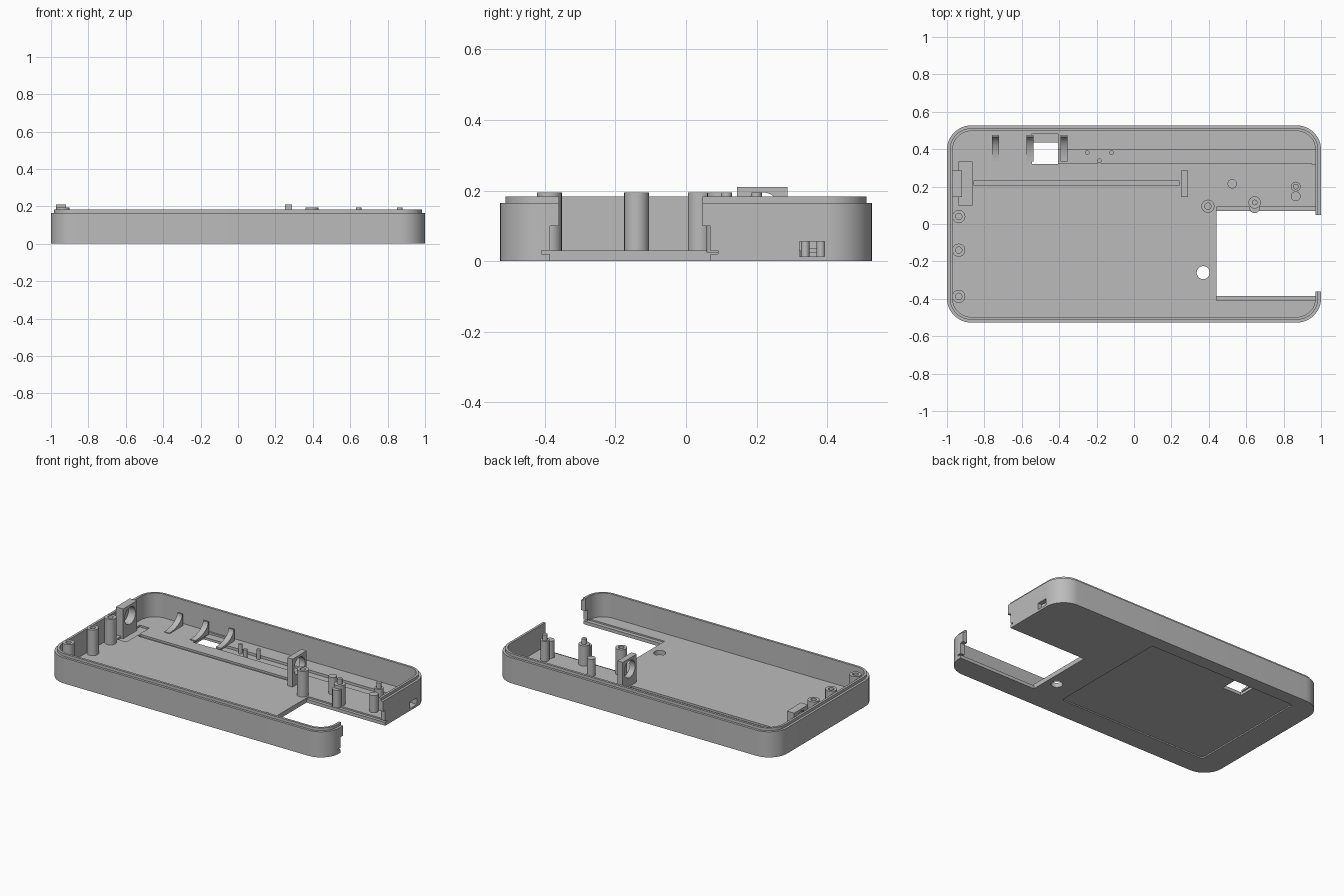
import bpy, bmesh, math
from mathutils import Matrix, Vector

if "Cube" in bpy.data.objects:
    bpy.data.objects.remove(bpy.data.objects["Cube"], do_unlink=True)

grey = bpy.data.materials.new("matte_grey")
grey.use_nodes = True
grey.diffuse_color = (0.5, 0.5, 0.5, 1)
grey.node_tree.nodes["Principled BSDF"].inputs["Base Color"].default_value = (0.5, 0.5, 0.5, 1)

FLOOR = 0.03
WALL_TOP, LIP_TOP, POST_TOP = 0.165, 0.183, 0.195


def finish(bm, name):
    bmesh.ops.remove_doubles(bm, verts=bm.verts, dist=1e-5)
    bmesh.ops.recalc_face_normals(bm, faces=bm.faces)
    me = bpy.data.meshes.new(name)
    bm.to_mesh(me)
    bm.free()
    me.materials.append(grey)
    ob = bpy.data.objects.new(name, me)
    bpy.context.collection.objects.link(ob)
    return ob


def prism(name, points, direction):
    """Extrude a closed outline along a direction."""
    bm = bmesh.new()
    face = bm.faces.new([bm.verts.new(p) for p in points])
    new = bmesh.ops.extrude_face_region(bm, geom=[face])["geom"]
    bmesh.ops.translate(bm, vec=Vector(direction),
                        verts=[v for v in new if isinstance(v, bmesh.types.BMVert)])
    return finish(bm, name)


def box(name, x0, x1, y0, y1, z0, z1):
    return prism(name, [(x0, y0, z0), (x1, y0, z0), (x1, y1, z0), (x0, y1, z0)],
                 (0, 0, z1 - z0))


def rounded(name, x0, x1, y0, y1, r, z0, z1, steps=12):
    pts = []
    corners = [(x1 - r, y1 - r), (x0 + r, y1 - r), (x0 + r, y0 + r), (x1 - r, y0 + r)]
    for q, (cx, cy) in enumerate(corners):
        for i in range(steps + 1):
            a = (q + i / steps) * math.pi / 2
            pts.append((cx + r * math.cos(a), cy + r * math.sin(a), z0))
    return prism(name, pts, (0, 0, z1 - z0))


def case_block(name, inset, z0, z1):
    return rounded(name, -1 + inset, 1 - inset, -0.527 + inset, 0.527 - inset,
                   0.13 - inset, z0, z1)


def lathe(name, x, y, profile, steps=24):
    """Spin a radius/height profile about a vertical axis."""
    bm = bmesh.new()
    verts = [bm.verts.new((r, 0, z)) for r, z in profile]
    edges = [bm.edges.new(pair) for pair in zip(verts, verts[1:])]
    bmesh.ops.spin(bm, geom=verts + edges, cent=(0, 0, 0), axis=(0, 0, 1),
                   angle=2 * math.pi, steps=steps)
    bmesh.ops.translate(bm, verts=bm.verts, vec=(x, y, 0))
    return finish(bm, name)


def combine(target, other, operation="DIFFERENCE"):
    other.hide_render = True
    mod = target.modifiers.new("bool", "BOOLEAN")
    mod.operation, mod.solver, mod.object = operation, "EXACT", other
    bpy.context.view_layer.update()
    graph = bpy.context.evaluated_depsgraph_get()
    result = bpy.data.meshes.new_from_object(target.evaluated_get(graph))
    target.modifiers.clear()
    target.data = result
    bpy.data.objects.remove(other, do_unlink=True)


def smooth(ob):
    bpy.ops.object.select_all(action="DESELECT")
    ob.select_set(True)
    bpy.context.view_layer.objects.active = ob
    bpy.ops.object.shade_smooth_by_angle(angle=math.radians(30))


# Tray with a stepped rim
tray = case_block("tray", 0, 0, WALL_TOP)
combine(tray, case_block("rim", 0.015, 0.1, LIP_TOP), "UNION")
combine(tray, case_block("cavity", 0.03, FLOOR, 0.3))

# Underside label recess
combine(tray, rounded("label_recess", -0.84, 0.23, -0.38, 0.44, 0.02, -0.05, 0.008, 4))

# Hatch opening through floor and side wall, with sunken ledges
combine(tray, box("hatch_floor", 0.44, 1.1, -0.385, 0.07, -0.1, 0.1))
combine(tray, box("hatch_wall", 0.9, 1.1, -0.36, 0.047, 0.01, 0.3))
for y0, y1 in [(-0.41, -0.37), (0.05, 0.09)]:
    combine(tray, box("hatch_ledge", 0.44, 1.1, y0, y1, 0.021, FLOOR + 0.001))

# Floor grooves, cable channel, side port, window and round hole
combine(tray, box("rod_groove", -0.855, 0.24, 0.205, 0.232, 0.018, 0.05))
combine(tray, box("plate_recess", -0.935, -0.865, 0.1, 0.335, 0.018, 0.05))
combine(tray, box("cable_channel", -0.42, 0.975, 0.325, 0.395, 0.014, 0.05))
combine(tray, box("side_port", 0.95, 1.1, 0.322, 0.393, 0.014, 0.056))
combine(tray, box("window", -0.545, -0.407, 0.32, 0.435, -0.1, 0.1))
combine(tray, box("window_step", -0.545, -0.407, 0.4, 0.485, 0.018, 0.1))
combine(tray, lathe("round_hole", 0.37, -0.26,
                    [(0, -0.1), (0.035, -0.1), (0.035, 0.1), (0, 0.1)]))
smooth(tray)

# Screw posts with blind holes
for i, (x, y) in enumerate([(-0.937, 0.04), (-0.937, -0.14), (-0.937, -0.387), (0.395, 0.095)]):
    smooth(lathe(f"screw_post_{i + 1}", x, y,
                 [(0, 0.025), (0.035, 0.025), (0.035, POST_TOP), (0.017, POST_TOP),
                  (0.017, 0.08), (0, 0.08)]))

# Locating posts with a narrow pin on top, each beside a plain support
for side, x, y, r, y2, r2 in [("inner", 0.645, 0.115, 0.033, 0.085, 0.027),
                              ("outer", 0.865, 0.2, 0.026, 0.148, 0.026)]:
    smooth(lathe(f"{side}_pin_post", x, y,
                 [(0, 0.025), (r, 0.025), (r, 0.16), (0.015, 0.16),
                  (0.015, POST_TOP), (0, POST_TOP)]))
    smooth(lathe(f"{side}_support_post", x, y2,
                 [(0, 0.025), (r2, 0.025), (r2, 0.14), (0, 0.14)]))
smooth(lathe("single_support_post", 0.525, 0.215,
             [(0, 0.025), (0.025, 0.025), (0.025, 0.14), (0, 0.14)]))

# Small cable pins
for i, (x, y) in enumerate([(-0.25, 0.382), (-0.185, 0.338), (-0.12, 0.382)]):
    smooth(lathe(f"cable_pin_{i + 1}", x, y,
                 [(0, 0.012), (0.012, 0.012), (0.012, 0.075), (0, 0.075)], 16))

# Bearing plates with a round bore
for name, x0, x1 in [("right_bearing_plate", -0.972, -0.92), ("left_bearing_plate", 0.25, 0.288)]:
    plate = box(name, x0, x1, 0.145, 0.287, 0.016, 0.21)
    bore = lathe("bore", 0, 0, [(0, -0.1), (0.055, -0.1), (0.055, 0.1), (0, 0.1)], 32)
    bore.data.transform(Matrix.Translation(((x0 + x1) / 2, 0.216, 0.14))
                        @ Matrix.Rotation(math.pi / 2, 4, "Y"))
    combine(plate, bore)
    smooth(plate)

# Cradle brackets with a concave top
for i, x in enumerate([-0.76, -0.575, -0.393]):
    arc = [(x, 0.335 + 0.13 * math.sin(t * math.pi / 20),
            0.105 - 0.07 * math.cos(t * math.pi / 20)) for t in range(11)]
    outline = arc + [(x, 0.475, 0.105), (x, 0.475, 0.025), (x, 0.335, 0.025)]
    smooth(prism(f"cradle_bracket_{i + 1}", outline, (0.037, 0, 0)))
